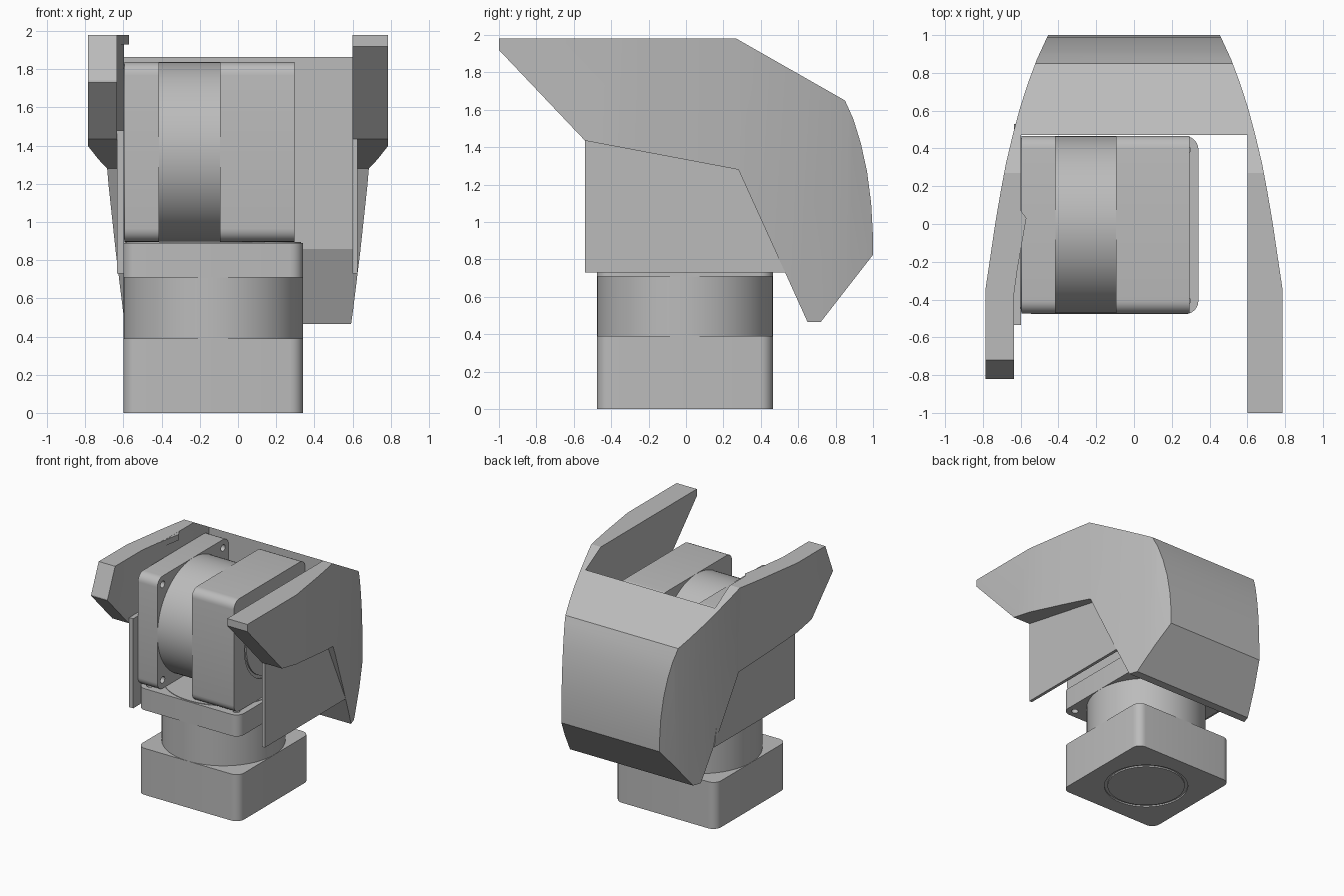
import bpy, bmesh, math
from mathutils import Matrix, Vector

if "Cube" in bpy.data.objects:
    bpy.data.objects.remove(bpy.data.objects["Cube"], do_unlink=True)

grey = bpy.data.materials.new("light grey")
grey.use_nodes = True
grey.diffuse_color = (0.5, 0.5, 0.5, 1)
grey.node_tree.nodes["Principled BSDF"].inputs["Base Color"].default_value = (0.5, 0.5, 0.5, 1)


def prism(name, pts, axis, lo, hi, place=None):
    """Extrude a 2D outline along x (points are y,z) or z (points are x,y)."""
    bm = bmesh.new()
    at = (lambda p, h: (h, p[0], p[1])) if axis == "x" else (lambda p, h: (p[0], p[1], h))
    a = [bm.verts.new(at(p, lo)) for p in pts]
    b = [bm.verts.new(at(p, hi)) for p in pts]
    bm.faces.new(a)
    bm.faces.new(b)
    for i in range(len(pts)):
        j = (i + 1) % len(pts)
        bm.faces.new((a[i], a[j], b[j], b[i]))
    bmesh.ops.recalc_face_normals(bm, faces=bm.faces)
    if place:
        bm.transform(place)
    me = bpy.data.meshes.new(name)
    bm.to_mesh(me)
    bm.free()
    me.materials.append(grey)
    ob = bpy.data.objects.new(name, me)
    bpy.context.collection.objects.link(ob)
    return ob


def select(ob):
    bpy.ops.object.select_all(action="DESELECT")
    ob.select_set(True)
    bpy.context.view_layer.objects.active = ob


def boolean(ob, cutter, operation="DIFFERENCE"):
    cutter.hide_render = True
    mod = ob.modifiers.new("cut", "BOOLEAN")
    mod.operation, mod.object, mod.solver = operation, cutter, "EXACT"
    select(ob)
    bpy.ops.object.modifier_apply(modifier=mod.name)
    bpy.data.objects.remove(cutter, do_unlink=True)


def smooth(ob, angle=28):
    select(ob)
    bpy.ops.object.shade_smooth_by_angle(angle=math.radians(angle))


def circle(r, n=64, cx=0, cy=0):
    return [(cx + r * math.cos(2 * math.pi * i / n), cy + r * math.sin(2 * math.pi * i / n))
            for i in range(n)]


def rounded_square(half, r, n=6):
    pts = []
    for k, (sx, sy) in enumerate([(1, 1), (-1, 1), (-1, -1), (1, -1)]):
        for i in range(n + 1):
            t = math.pi / 2 * (k + i / n)
            pts.append((sx * (half - r) + r * math.cos(t), sy * (half - r) + r * math.sin(t)))
    return pts


def actuator(name, place):
    """Square housing, round neck and bolted output flange, stacked on local z."""
    square = rounded_square(0.471, 0.07)
    housing = prism(name + "_housing", square, "z", 0, 0.39, place)
    boolean(housing, prism("groove_cutter", circle(0.33), "z", -0.1, 0.012, place))
    cap = prism(name + "_end_cap", circle(0.305), "z", 0, 0.02, place)
    neck = prism(name + "_neck", circle(0.47, 96), "z", 0.385, 0.715, place)
    flange = prism(name + "_flange", square, "z", 0.71, 0.89, place)
    for sx in (-1, 1):
        for sy in (-1, 1):
            hole = circle(0.028, 16, sx * 0.4, sy * 0.4)
            boolean(flange, prism("bolt_cutter", hole, "z", 0.6, 1, place))
    face = prism(name + "_output_face", circle(0.46, 96), "z", 0.885, 0.895, place)
    for ob in (housing, cap, neck, flange, face):
        smooth(ob)


# Pan and tilt actuators
actuator("pan", Matrix.Translation((-0.13, -0.006, 0)))
actuator("tilt", Matrix.Translation((0.295, -0.004, 1.367)) @ Matrix.Rotation(-math.pi / 2, 4, "Y"))

# Curved shell: side profile trimmed by the plan outline
side = [(-1, 1.98), (-1, 1.92), (-0.54, 1.435), (0.28, 1.28), (0.53, 0.73), (0.65, 0.465),
        (0.72, 0.465), (1, 0.825), (1, 0.92), (0.99, 1.1), (0.968, 1.27), (0.935, 1.42),
        (0.895, 1.55), (0.85, 1.65), (0.27, 1.98)]
half = [(0.787, -1.2), (0.787, -0.35), (0.76, -0.17), (0.735, 0), (0.708, 0.16), (0.678, 0.32),
        (0.64, 0.48), (0.602, 0.62), (0.56, 0.75), (0.515, 0.87), (0.455, 1), (0.4, 1.1)]
plan = half + [(-x, y) for x, y in reversed(half)]
shell = prism("shell", side, "x", -1, 1)
boolean(shell, prism("plan_cutter", plan, "z", 0, 3), "INTERSECT")

# Open cavity between the arms
cavity = [(-0.635, -1.3), (-0.635, -0.37), (-0.598, -0.1), (-0.598, 0.472), (0.6, 0.472), (0.6, -1.3)]
boolean(shell, prism("cavity_cutter", cavity, "z", 0, 3))

# Shorter, slanted tip on the right arm
tip = [(-0.82, 1.74), (-0.70, 2.028), (-1.3, 2.028), (-1.3, 1.5), (-0.82, 1.5)]
boolean(shell, prism("tip_cutter", tip, "x", -1, 0))
smooth(shell, 12)

# Small lip on the inner top edge of the right arm
prism("arm_lip", [(-0.64, -0.37), (-0.57, 0.03), (-0.597, 0.07), (-0.64, 0.07)], "z", 1.93, 1.979)

# Thin side panels under the arms
prism("left_side_panel", [(-0.54, 0.73), (0.53, 0.73), (0.5, 0.9), (0.3, 1.31), (-0.54, 1.435)],
      "x", 0.601, 0.627)
prism("right_side_panel", [(-0.535, 0.73), (0.53, 0.73), (0.5, 0.9), (0.3, 1.31), (0.1, 1.48), (-0.535, 1.48)],
      "x", -0.634, -0.597)
